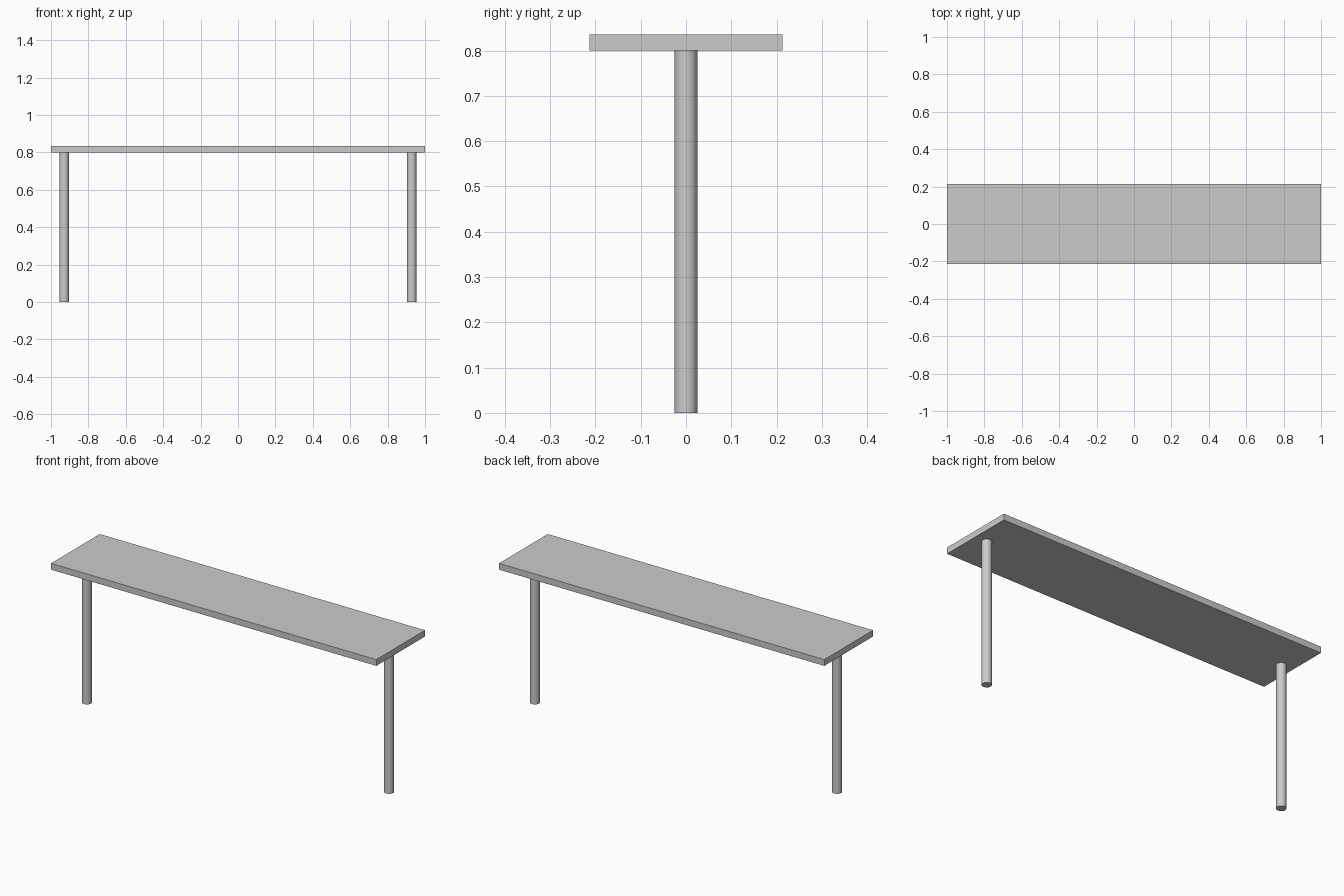
import bpy
import math

if "Cube" in bpy.data.objects:
    bpy.data.objects.remove(bpy.data.objects["Cube"])

TOP_Z, THICK = 0.80, 0.035
LENGTH, DEPTH = 2.0, 0.427
LEG_X, LEG_R = 0.929, 0.025

# Flat rectangular top
bpy.ops.mesh.primitive_cube_add(size=1, location=(0, 0, TOP_Z + THICK / 2))
top = bpy.context.object
top.name = "table_top"
top.scale = (LENGTH, DEPTH, THICK)
bpy.ops.object.transform_apply(location=False, rotation=False, scale=True)

# Round legs, one near each end
for side, x in (("left", -LEG_X), ("right", LEG_X)):
    bpy.ops.mesh.primitive_cylinder_add(vertices=48, radius=LEG_R, depth=TOP_Z,
                                        location=(x, 0, TOP_Z / 2))
    bpy.context.object.name = side + "_leg"
    bpy.ops.object.shade_smooth_by_angle(angle=math.radians(30))
